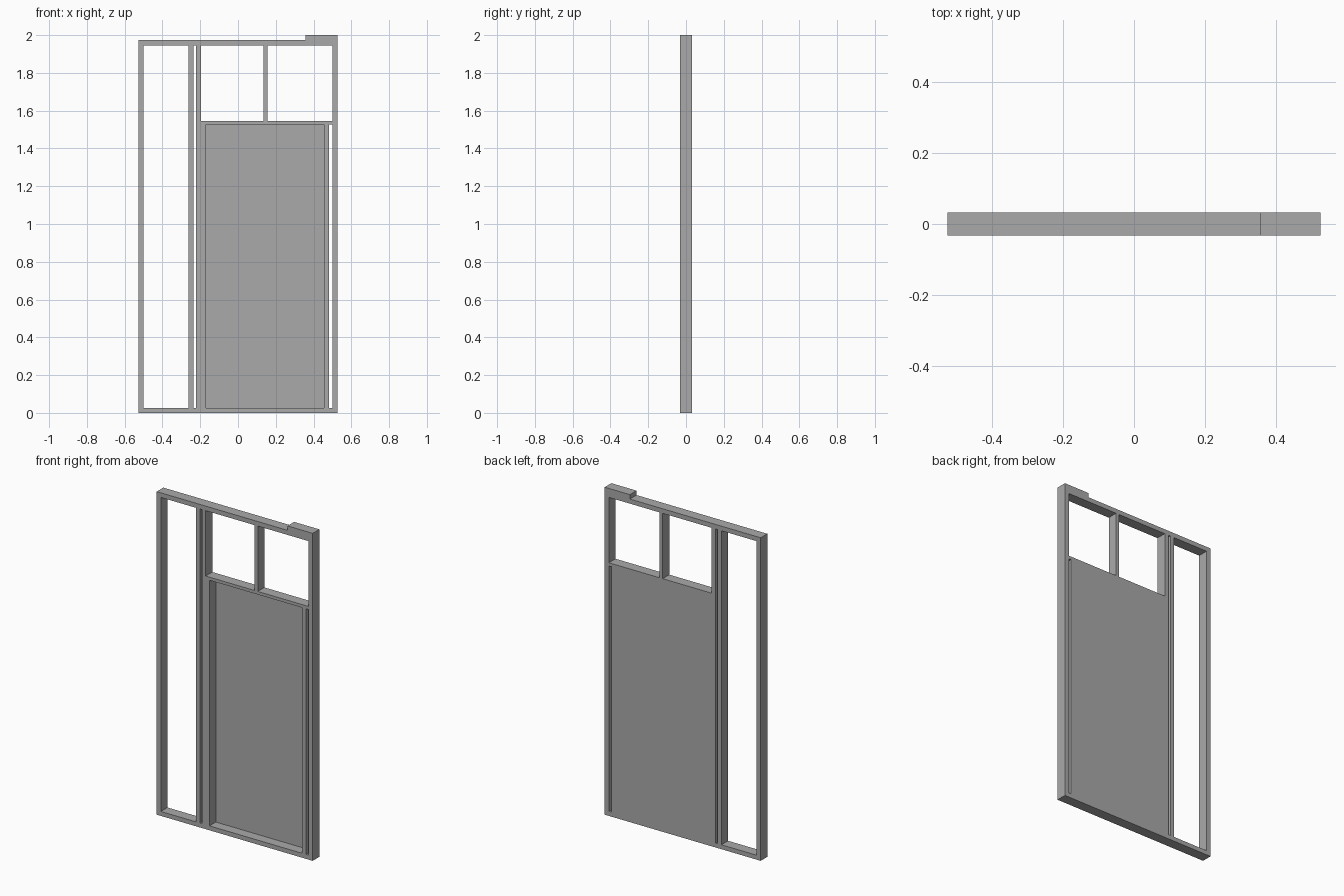
import bpy
import bmesh

cube = bpy.data.objects.get("Cube")
if cube:
    bpy.data.objects.remove(cube, do_unlink=True)

DEPTH = 0.032          # half thickness of the frame
PANEL = 0.003          # thickness of the back panel

grey = bpy.data.materials.new("plain_grey")
grey.use_nodes = True
grey.diffuse_color = (0.4, 0.4, 0.4, 1)
grey.node_tree.nodes["Principled BSDF"].inputs["Base Color"].default_value = (0.4, 0.4, 0.4, 1)

# Openings as (left, right, bottom, top)
bottom, head = 0.027, 1.945
recess = (-0.17, 0.454, bottom, 1.527)
openings = [
    recess,
    (-0.499, -0.262, bottom, head),    # tall side light
    (-0.236, -0.222, bottom, head),    # slot between the posts
    (0.482, 0.499, bottom, 1.527),     # slot beside the right post
    (-0.196, 0.135, 1.546, head),      # upper window
    (0.156, 0.499, 1.546, head),       # upper window
    (-0.527, 0.357, 1.973, 2.0),       # step down from the raised corner
]


def extruded_sheet(name, outer, holes, front, back):
    """Solid sheet in the xz plane with rectangular holes, as one clean mesh."""
    rects = [outer] + holes
    xs = sorted({v for r in rects for v in r[:2]})
    zs = sorted({v for r in rects for v in r[2:]})
    bm = bmesh.new()
    grid = [[bm.verts.new((x, front, z)) for z in zs] for x in xs]
    for i in range(len(xs) - 1):
        for j in range(len(zs) - 1):
            cx, cz = (xs[i] + xs[i + 1]) / 2, (zs[j] + zs[j + 1]) / 2
            if not any(l < cx < r and b < cz < t for l, r, b, t in holes):
                bm.faces.new((grid[i][j], grid[i + 1][j], grid[i + 1][j + 1], grid[i][j + 1]))
    bmesh.ops.delete(bm, geom=[v for v in bm.verts if not v.link_faces], context="VERTS")
    # Keep the front faces and add the back and the side walls
    extruded = bmesh.ops.extrude_face_region(bm, geom=bm.faces[:], use_keep_orig=True)
    moved = [g for g in extruded["geom"] if isinstance(g, bmesh.types.BMVert)]
    bmesh.ops.translate(bm, verts=moved, vec=(0, back - front, 0))
    bmesh.ops.recalc_face_normals(bm, faces=bm.faces[:])
    mesh = bpy.data.meshes.new(name)
    bm.to_mesh(mesh)
    bm.free()
    mesh.materials.append(grey)
    obj = bpy.data.objects.new(name, mesh)
    bpy.context.collection.objects.link(obj)
    return obj


# Frame with posts, rails, mullion and raised corner
extruded_sheet("wall_frame", (-0.527, 0.527, 0, 2), openings, -DEPTH, DEPTH)

# Thin panel closing the recess, flush with the back
extruded_sheet("back_panel", recess, [], DEPTH - PANEL, DEPTH)
